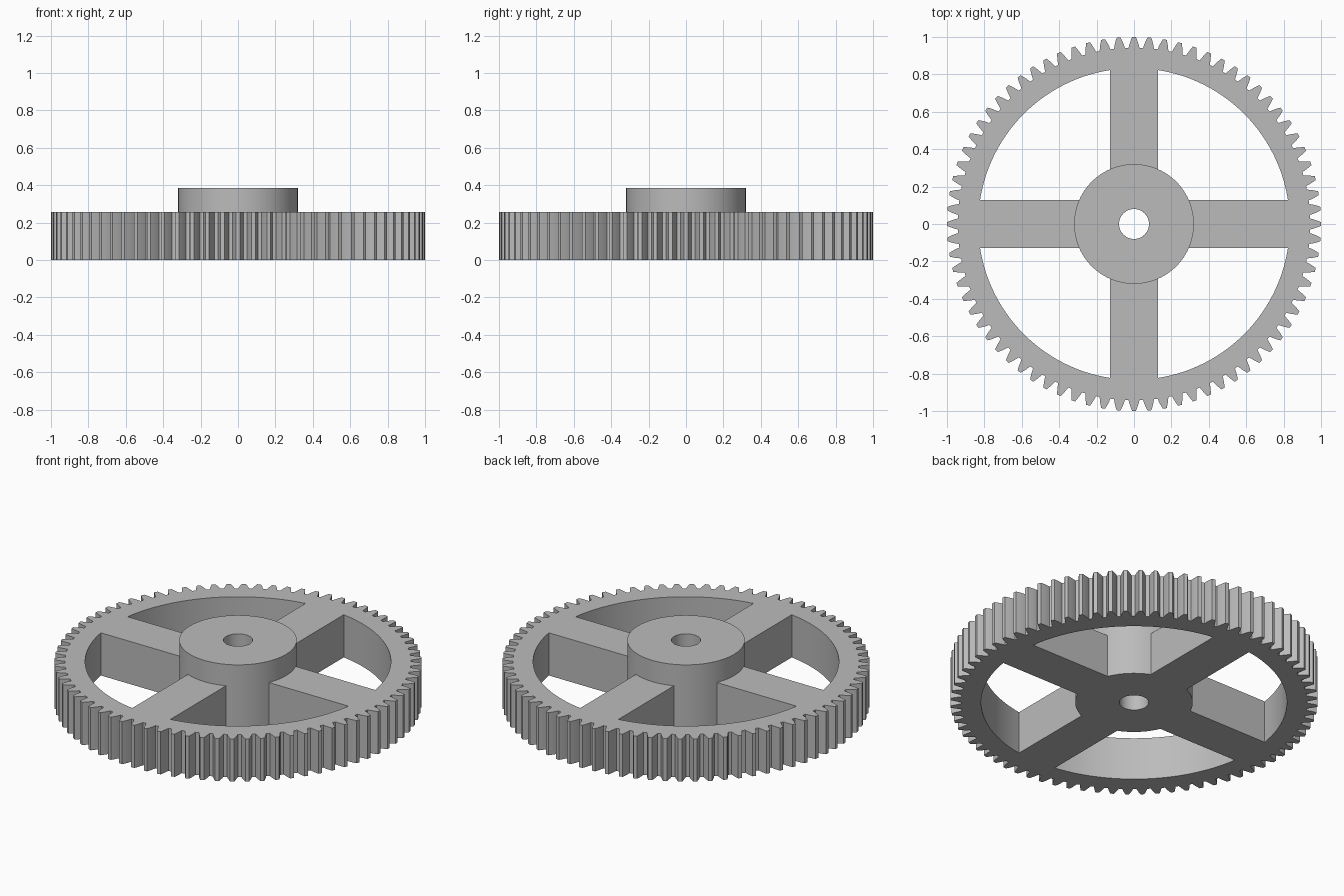
import bpy, bmesh
from math import sin, cos, tan, acos, asin, pi, radians

cube = bpy.data.objects.get("Cube")
if cube:
    bpy.data.objects.remove(cube, do_unlink=True)

# Gear proportions, in units of one tooth module
TEETH = 76
UNIT = 2 / (TEETH + 2)
PITCH_R = TEETH / 2 * UNIT
TIP_R, ROOT_R = 1.0, PITCH_R - 1.25 * UNIT
BASE_R = PITCH_R * cos(radians(20))
RIM_R, HUB_R, BORE_R = 0.833, 0.32, 0.08
SPOKE_HALF = 0.127
FACE_H, HUB_H = 10 * UNIT, 15 * UNIT

steel = bpy.data.materials.new("plain grey")
steel.use_nodes = True
GREY = (0.5, 0.5, 0.5, 1)
steel.diffuse_color = GREY
steel.node_tree.nodes["Principled BSDF"].inputs["Base Color"].default_value = GREY


def polar(r, a):
    return (r * cos(a), r * sin(a))


def arc(r, start, end, steps):
    return [polar(r, start + (end - start) * i / steps) for i in range(steps + 1)]


def involute(r):
    """Involute angle of the flank at radius r."""
    a = acos(BASE_R / r)
    return tan(a) - a


def tooth_outline():
    radii = [ROOT_R + (TIP_R - ROOT_R) * i / 4 for i in range(5)]
    halves = [pi / (2 * TEETH) + involute(PITCH_R) - involute(r) for r in radii]
    points = []
    for t in range(TEETH):
        mid = 2 * pi * t / TEETH
        points += [polar(r, mid - h) for r, h in zip(radii, halves)]
        points += [polar(r, mid + h) for r, h in zip(radii[::-1], halves[::-1])]
    return points


def window_outline(turn):
    """Opening between two spokes, bounded by the rim and the hub."""
    outer, inner = asin(SPOKE_HALF / RIM_R), asin(SPOKE_HALF / HUB_R)
    return (arc(RIM_R, turn + outer, turn + pi / 2 - outer, 28)
            + arc(HUB_R, turn + pi / 2 - inner, turn + inner, 14))


def finish(obj):
    """Weld, orient, colour and shade a part."""
    bm = bmesh.new()
    bm.from_mesh(obj.data)
    bmesh.ops.remove_doubles(bm, verts=bm.verts, dist=0.0001)
    bmesh.ops.recalc_face_normals(bm, faces=bm.faces)
    bm.to_mesh(obj.data)
    bm.free()
    obj.data.materials.clear()
    obj.data.materials.append(steel)
    bpy.ops.object.select_all(action='DESELECT')
    obj.select_set(True)
    bpy.context.view_layer.objects.active = obj
    bpy.ops.object.shade_smooth_by_angle(angle=radians(20))


# Toothed wheel: filled outline with four windows and a bore
bore = arc(BORE_R, 0, 2 * pi, 48)[:-1]
outlines = [tooth_outline(), bore] + [window_outline(i * pi / 2) for i in range(4)]
curve = bpy.data.curves.new("gear_wheel", 'CURVE')
curve.dimensions = '2D'
curve.fill_mode = 'BOTH'
curve.extrude = FACE_H / 2
for outline in outlines:
    spline = curve.splines.new('POLY')
    spline.points.add(len(outline) - 1)
    for point, (x, y) in zip(spline.points, outline):
        point.co = (x, y, 0, 1)
    spline.use_cyclic_u = True
wheel = bpy.data.objects.new("gear_wheel", curve)
wheel.location.z = FACE_H / 2
bpy.context.collection.objects.link(wheel)
bpy.ops.object.select_all(action='DESELECT')
wheel.select_set(True)
bpy.context.view_layer.objects.active = wheel
bpy.ops.object.convert(target='MESH')
finish(bpy.context.view_layer.objects.active)

# Raised hub: outer wall, top ring and bore wall
bm = bmesh.new()
profile = [(HUB_R, FACE_H), (HUB_R, HUB_H), (BORE_R, HUB_H), (BORE_R, FACE_H)]
verts = [bm.verts.new((r, 0, z)) for r, z in profile]
edges = [bm.edges.new(pair) for pair in zip(verts, verts[1:])]
bmesh.ops.spin(bm, geom=verts + edges, cent=(0, 0, 0), axis=(0, 0, 1),
               angle=2 * pi, steps=96, use_merge=True)
mesh = bpy.data.meshes.new("hub")
bm.to_mesh(mesh)
bm.free()
hub = bpy.data.objects.new("hub", mesh)
bpy.context.collection.objects.link(hub)
finish(hub)
# Keep the open hub shell facing outward
if max(hub.data.polygons, key=lambda p: p.center.z).normal.z < 0:
    hub.data.flip_normals()
